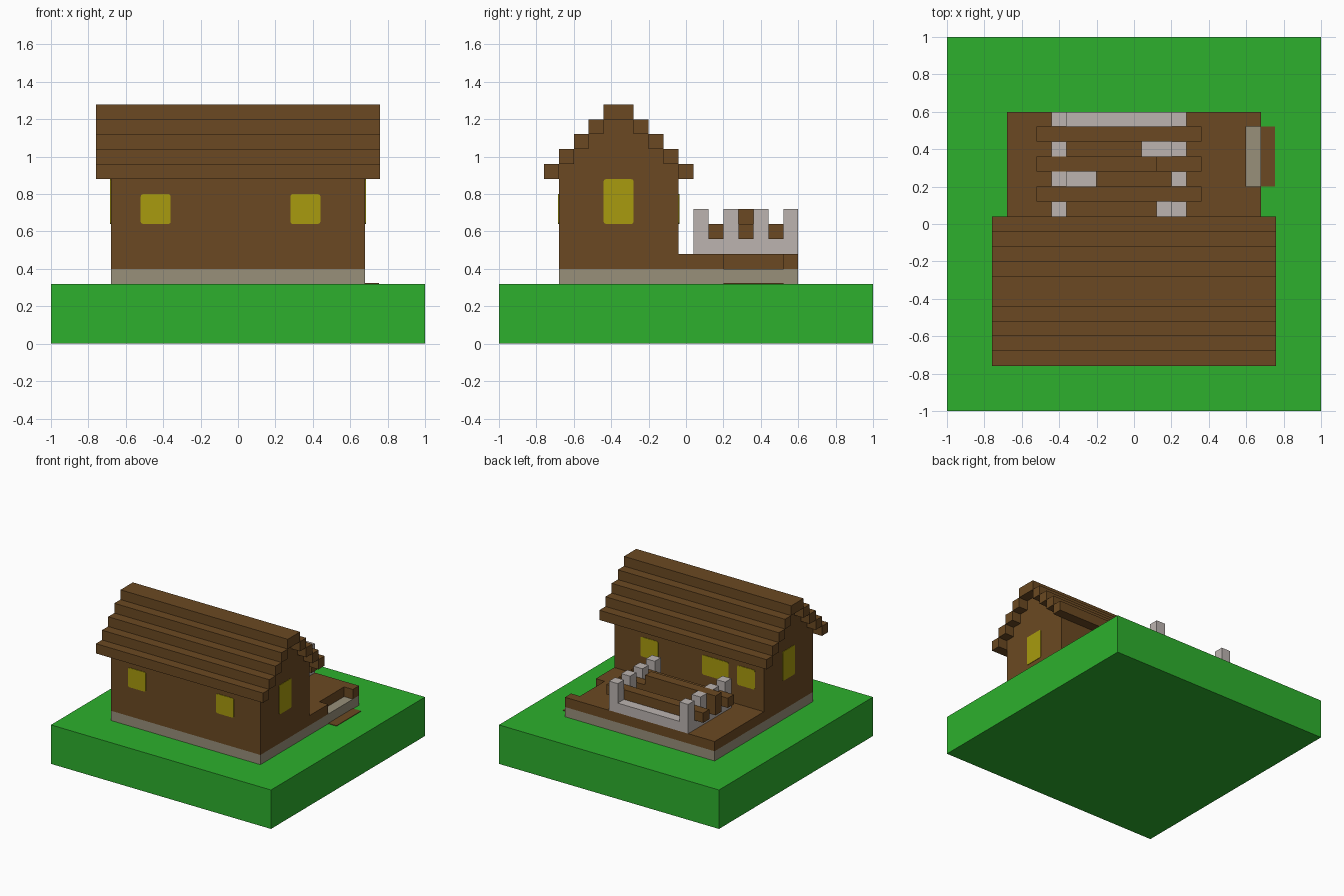
import bpy, bmesh

cube = bpy.data.objects.get("Cube")
if cube:
    bpy.data.objects.remove(cube, do_unlink=True)

U = 0.08  # block size


def material(name, rgb):
    lin = [(c / 255 / 12.92) if c < 11 else ((c / 255 + 0.055) / 1.055) ** 2.4 for c in rgb]
    m = bpy.data.materials.new(name)
    m.use_nodes = True
    m.diffuse_color = (*lin, 1)
    m.node_tree.nodes["Principled BSDF"].inputs["Base Color"].default_value = (*lin, 1)
    return m


GRASS = material("grass green", (45, 176, 45))
WOOD = material("wood brown", (107, 73, 34))
STONE = material("foundation stone", (152, 144, 122))
PALE = material("pale stone", (188, 180, 176))
GLASS = material("window yellow", (168, 155, 14))


def finish(name, bm, mat):
    bmesh.ops.recalc_face_normals(bm, faces=bm.faces[:])
    me = bpy.data.meshes.new(name)
    bm.to_mesh(me)
    bm.free()
    me.materials.append(mat)
    ob = bpy.data.objects.new(name, me)
    bpy.context.collection.objects.link(ob)
    return ob


def box(name, x, y, z, mat, round_axis=None):
    """Box from (min, max) ranges; round_axis softens the edges along that axis."""
    bm = bmesh.new()
    bmesh.ops.create_cube(bm, size=1)
    for v in bm.verts:
        for i, (a, b) in enumerate((x, y, z)):
            v.co[i] = (a + b) / 2 + v.co[i] * (b - a)
    if round_axis is not None:
        edges = [e for e in bm.edges
                 if abs(e.verts[0].co[round_axis] - e.verts[1].co[round_axis]) > 1e-5]
        bmesh.ops.bevel(bm, geom=edges, offset=0.012, segments=2, profile=0.5, affect='EDGES')
    return finish(name, bm, mat)


def prism(name, profile, axis, lo, hi, mat):
    """Extrude a 2D outline along x (outline in y, z) or z (outline in x, y)."""
    bm = bmesh.new()
    verts = [bm.verts.new((lo, a, b) if axis == 'x' else (a, b, lo)) for a, b in profile]
    face = bm.faces.new(verts)
    ext = bmesh.ops.extrude_face_region(bm, geom=[face])
    shift = (hi - lo, 0, 0) if axis == 'x' else (0, 0, hi - lo)
    bmesh.ops.translate(bm, vec=shift, verts=[g for g in ext["geom"]
                                              if isinstance(g, bmesh.types.BMVert)])
    return finish(name, bm, mat)


# Ground and foundation
box("ground", (-1, 1), (-1, 1), (0, 0.32), GRASS)
box("foundation", (-0.68, 0.68), (-0.68, 0.6), (0.32, 0.4), STONE)

# House walls with stepped gables
ridge = -0.36
half = [(0.32, 0.4), (0.32, 0.96)]
for i in range(1, 4):
    w = 0.32 - i * U
    half += [(w, 0.88 + i * U), (w, 0.96 + i * U)]
outline = [(ridge + w, z) for w, z in half] + [(ridge - w, z) for w, z in reversed(half)]
prism("house_walls", outline, 'x', -0.68, 0.68, WOOD)

# Stepped roof beams on both slopes, and the ridge
for i in range(4):
    inner = 0.32 - i * U
    z = (0.88 + i * U, 0.96 + i * U)
    box(f"roof_beam_front_{i + 1}", (-0.76, 0.76), (ridge - inner - U, ridge - inner), z, WOOD)
    box(f"roof_beam_back_{i + 1}", (-0.76, 0.76), (ridge + inner, ridge + inner + U), z, WOOD)
box("roof_ridge", (-0.76, 0.76), (ridge - U, ridge + U), (1.2, 1.28), WOOD)

# Windows
T = 0.004
for i, x in enumerate([(-0.52, -0.36), (0.28, 0.44)]):
    box(f"front_window_{i + 1}", x, (-0.68 - T, -0.68 + T), (0.64, 0.8), GLASS, 1)
for i, x in enumerate([(-0.60, -0.44), (-0.36, -0.12), (0.28, 0.44)]):
    box(f"back_window_{i + 1}", x, (-0.04 - T, -0.04 + T), (0.64, 0.8), GLASS, 1)
for side, s in (("left", 1), ("right", -1)):
    box(f"{side}_window", (s * 0.68 - T, s * 0.68 + T), (-0.44, -0.28), (0.64, 0.88), GLASS, 0)

# Back deck with a notch for the entrance, and a flat step on the grass
prism("deck", [(-0.68, -0.04), (0.68, -0.04), (0.68, 0.2), (0.6, 0.2), (0.6, 0.52),
               (0.68, 0.52), (0.68, 0.6), (-0.68, 0.6)], 'z', 0.4, 0.48, WOOD)
box("entrance_step", (0.68, 0.755), (0.2, 0.52), (0.32, 0.324), WOOD)

# Low stone walls with upright posts
for side, x in (("left", (0.2, 0.28)), ("right", (-0.44, -0.36))):
    box(f"{side}_low_wall", x, (0.04, 0.6), (0.48, 0.56), PALE)
    for i in range(4):
        y = 0.04 + i * 2 * U
        box(f"{side}_post_{i + 1}", x, (y, y + U), (0.56, 0.72), PALE)
box("back_low_wall", (-0.36, 0.2), (0.52, 0.6), (0.48, 0.56), PALE)

# Loose stone blocks beside the low walls
for i, (x, y) in enumerate([((0.04, 0.2), 0.36), ((-0.36, -0.2), 0.2), ((0.12, 0.2), 0.04)]):
    box(f"stone_block_{i + 1}", x, (y, y + U), (0.48, 0.56), PALE)

# Logs lying across the walls, with a shorter one stacked on the middle log
for i in range(3):
    y = 0.12 + i * 2 * U
    box(f"log_{i + 1}", (-0.52, 0.36), (y, y + U), (0.56, 0.64), WOOD)
box("stacked_log", (-0.52, 0.12), (0.28, 0.36), (0.64, 0.72), WOOD)
